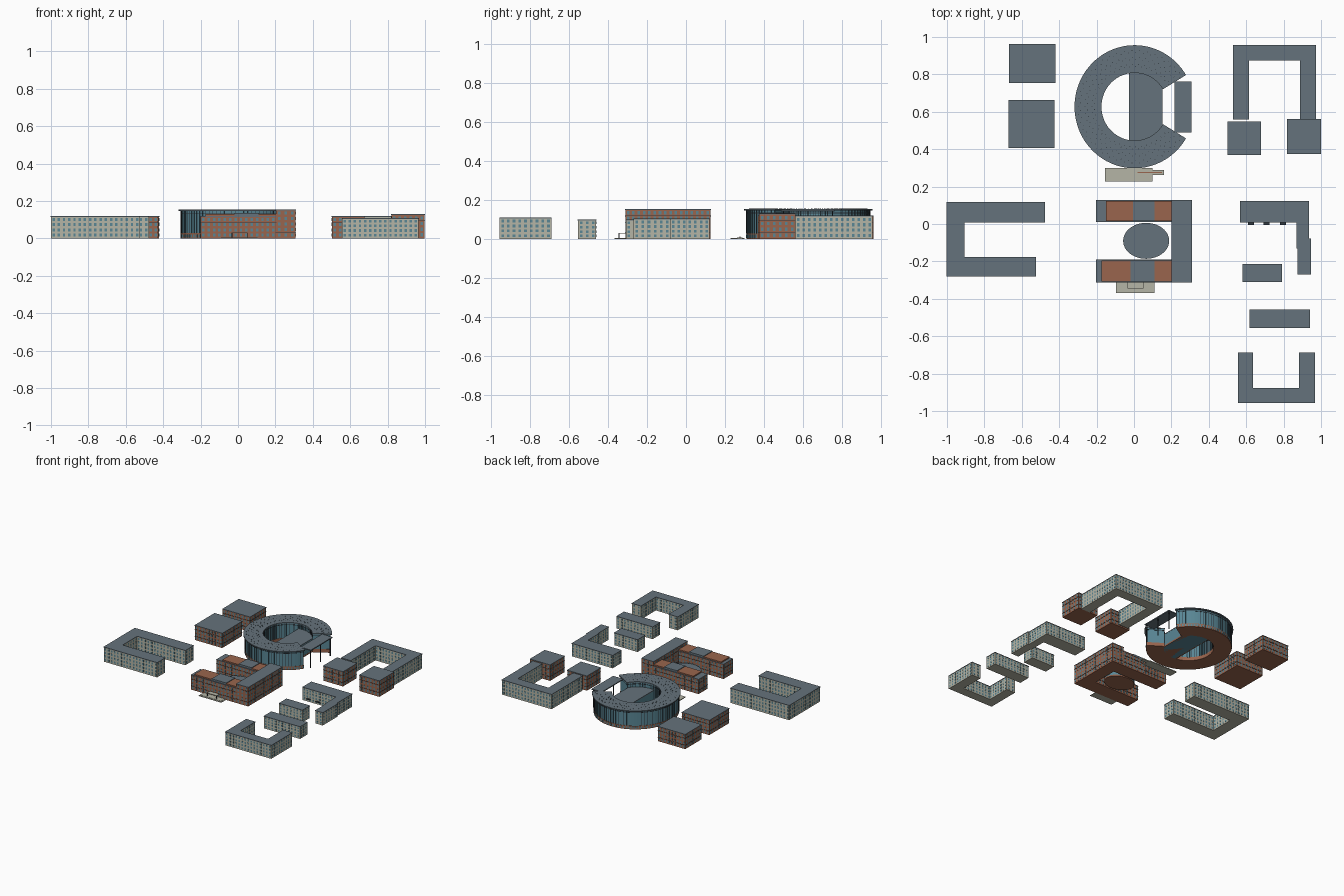
import bpy, bmesh, math
from mathutils import Vector, Matrix

if "Cube" in bpy.data.objects:
    bpy.data.objects.remove(bpy.data.objects["Cube"])


def material(name, rgb):
    m = bpy.data.materials.new(name)
    m.diffuse_color = (*rgb, 1)
    m.use_nodes = True
    m.node_tree.nodes["Principled BSDF"].inputs["Base Color"].default_value = m.diffuse_color
    return m


SLATE = material("slate", (0.13, 0.17, 0.20))
BRICK = material("brick", (0.32, 0.13, 0.075))
STONE = material("stone", (0.46, 0.46, 0.38))
GLASS = material("glass", (0.10, 0.24, 0.30))
DARK = material("dark_metal", (0.03, 0.04, 0.05))


def finish(bm, name, mat):
    me = bpy.data.meshes.new(name)
    bmesh.ops.recalc_face_normals(bm, faces=bm.faces)
    bm.to_mesh(me)
    bm.free()
    me.materials.append(mat)
    ob = bpy.data.objects.new(name, me)
    bpy.context.collection.objects.link(ob)
    return ob


def rect(x0, x1, y0, y1):
    return [(x0, y0), (x1, y0), (x1, y1), (x0, y1)]


def grow(pts, d):
    """Offset a counter-clockwise outline outwards by d."""
    out = []
    for i, p in enumerate(pts):
        p, a, b = Vector(p), Vector(pts[i - 1]), Vector(pts[(i + 1) % len(pts)])
        u, v = (p - a).normalized(), (b - p).normalized()
        n1, n2 = Vector((u.y, -u.x)), Vector((v.y, -v.x))
        out.append(tuple(p + (n1 + n2) * d / (1 + n1.dot(n2))))
    return out


def prism(name, pts, z0, z1, mat):
    bm = bmesh.new()
    f = bm.faces.new([bm.verts.new((x, y, z0)) for x, y in pts])
    r = bmesh.ops.extrude_face_region(bm, geom=[f])
    bmesh.ops.translate(bm, vec=(0, 0, z1 - z0),
                        verts=[v for v in r["geom"] if isinstance(v, bmesh.types.BMVert)])
    return finish(bm, name, mat)


def add_box(bm, center, size, angle=0):
    m = (Matrix.Translation(center) @ Matrix.Rotation(angle, 4, 'Z')
         @ Matrix.Diagonal((*size, 1)))
    bmesh.ops.create_cube(bm, size=1, matrix=m)


def windows(name, pts, z0, z1, floors, pitch=0.027):
    """Rows of thin glass panes on every wall of the outline."""
    bm = bmesh.new()
    fh = (z1 - z0) / floors
    for i, p in enumerate(pts):
        a, b = Vector(p), Vector(pts[(i + 1) % len(pts)])
        d = b - a
        n = int(d.length / pitch)
        ang = math.atan2(d.y, d.x)
        for k in range(n):
            c = a + d * ((k + 0.5) / n)
            for f in range(floors):
                add_box(bm, (c.x, c.y, z0 + (f + 0.52) * fh),
                        (0.013, 0.002, fh * 0.58), ang)
    finish(bm, name, GLASS)


def building(name, pts, h, wall, floors=4, roof=SLATE):
    prism(name + "_walls", pts, 0, h - 0.005, wall)
    prism(name + "_roof", grow(pts, 0.002), h - 0.005, h, roof)
    windows(name + "_windows", pts, 0.004, h - 0.006, floors)
    if wall is BRICK:
        # Floor bands
        for k in (1, floors - 1):
            z = 0.004 + (h - 0.01) * k / floors
            prism(f"{name}_band_{k}", grow(pts, 0.0018), z - 0.001, z + 0.001, DARK)


# North-west brick blocks
building("northwest_block_back", rect(-0.665, -0.422, 0.755, 0.96), 0.12, BRICK)
building("northwest_block_front", rect(-0.67, -0.427, 0.408, 0.66), 0.12, BRICK)

# West courtyard building
building("west_court", [(-1, -0.28), (-0.525, -0.28), (-0.525, -0.178), (-0.907, -0.178),
                        (-0.907, 0.01), (-0.477, 0.01), (-0.477, 0.115), (-1, 0.115)], 0.12, STONE)

# North-east courtyard building with two brick corner blocks
building("northeast_court", [(0.53, 0.56), (0.612, 0.56), (0.612, 0.875), (0.89, 0.875),
                             (0.89, 0.56), (0.972, 0.56), (0.972, 0.955), (0.53, 0.955)], 0.12, STONE)
building("northeast_block_left", rect(0.502, 0.677, 0.37, 0.545), 0.12, BRICK)
building("northeast_block_right", rect(0.82, 0.997, 0.375, 0.56), 0.13, BRICK)

# East row
building("east_corner", [(0.57, 0.01), (0.87, 0.01), (0.87, -0.13), (0.877, -0.13), (0.877, -0.268),
                         (0.943, -0.268), (0.943, -0.08), (0.933, -0.08), (0.933, 0.12),
                         (0.57, 0.12)], 0.105, STONE)
for i, x in enumerate((0.625, 0.708, 0.797)):
    prism(f"east_porch_{i}", rect(x - 0.016, x + 0.016, -0.006, 0.011), 0.022, 0.026, DARK)
building("east_bar_back", rect(0.583, 0.79, -0.308, -0.215), 0.10, STONE)
building("east_bar_front", rect(0.62, 0.94, -0.553, -0.46), 0.10, STONE)
building("southeast_court", [(0.557, -0.955), (0.965, -0.955), (0.965, -0.69), (0.885, -0.69),
                             (0.885, -0.88), (0.635, -0.88), (0.635, -0.69), (0.557, -0.69)],
         0.11, STONE)

# Central brick building: tall east bar, two wings with brick terraces
building("central_bar", rect(0.203, 0.308, -0.31, 0.125), 0.155, BRICK, 5)
for side, y0, y1, xa, xb in (("north", 0.012, 0.125, -0.15, -0.005),
                             ("south", -0.31, -0.193, -0.175, -0.02)):
    building(side + "_wing", rect(-0.2, 0.203, y0, y1), 0.12, BRICK)
    prism(side + "_terrace_left", rect(xa, xb, y0 + .003, y1 - .003), 0.12, 0.13, BRICK)
    prism(side + "_terrace_right", rect(0.11, 0.203, y0 + .003, y1 - .003), 0.12, 0.13, BRICK)
    prism(side + "_raised_roof", rect(xb, 0.11, y0 + .003, y1 - .003), 0.12, 0.135, SLATE)


def arc(cx, cy, rx, ry, a0, a1, n):
    return [(cx + rx * math.cos(math.radians(a0 + (a1 - a0) * i / n)),
             cy + ry * math.sin(math.radians(a0 + (a1 - a0) * i / n))) for i in range(n + 1)]


# Oval hall in the central courtyard
oval = arc(0.065, -0.09, 0.12, 0.093, 0, 360, 48)[:-1]
prism("oval_hall_base", oval, 0, 0.01, BRICK)
prism("oval_hall_glass", oval, 0.01, 0.045, GLASS)
prism("oval_hall_roof", grow(oval, 0.003), 0.045, 0.05, SLATE)

# Central entrance steps and canopy
for i in range(3):
    prism(f"entrance_step_{i}", rect(-0.095 + i * .005, 0.11 - i * .005, -0.37 + i * .006, -0.31),
          i * 0.002, i * 0.002 + 0.002, STONE)
prism("entrance_canopy", rect(-0.035, 0.052, -0.346, -0.31), 0.028, 0.032, STONE)
for x in (-0.032, 0.049):
    prism("entrance_post", rect(x - .002, x + .002, -0.345, -0.341), 0.004, 0.028, DARK)

# Ring building: brick base, glass drum, overhanging slate roof
CX, CY, A = 0.003, 0.627, 31


def ring_outline(ro, ri, a):
    return (arc(CX, CY, ro - 0.008, ro, a, 360 - a, 72)
            + arc(CX, CY, ri - 0.004, ri, 360 - a, a, 56))


ring = ring_outline(0.316, 0.186, A + 1)
prism("ring_base", grow(ring, 0.002), 0, 0.028, BRICK)
prism("ring_glass", ring, 0.028, 0.146, GLASS)
prism("ring_roof", ring_outline(0.329, 0.181, A), 0.146, 0.154, SLATE)
prism("ring_band", grow(ring, 0.002), 0.132, 0.136, DARK)

bm_m, bm_d, bm_w = bmesh.new(), bmesh.new(), bmesh.new()
for i in range(75):
    t = math.radians(A + 2 + (356 - 2 * A) * i / 74)
    c, s = math.cos(t), math.sin(t)
    for rx, ry in ((0.308, 0.316), (0.182, 0.186)):
        add_box(bm_m, (CX + rx * c, CY + ry * s, 0.087), (0.005, 0.002, 0.118), t)
    add_box(bm_w, (CX + 0.310 * c, CY + 0.318 * s, 0.014), (0.003, 0.012, 0.016), t)
    for k in range(3):
        r = 0.215 + 0.037 * k + 0.012 * (i % 2)
        add_box(bm_d, (CX + r * c, CY + r * s, 0.1545), (0.005, 0.003, 0.002), t)
finish(bm_m, "ring_mullions", DARK)
finish(bm_w, "ring_base_windows", GLASS)
finish(bm_d, "ring_roof_vents", DARK)

# Hall filling the east half of the ring
hall = arc(CX, CY, 0.181, 0.185, -99.5, -35, 16) + arc(CX, CY, 0.181, 0.185, 35, 99.5, 16)
prism("ring_hall_walls", hall, 0, 0.103, GLASS)
prism("ring_hall_floor", grow(hall, 0.001), 0, 0.012, BRICK)
prism("ring_hall_roof", grow(hall, 0.001), 0.103, 0.11, SLATE)

# East canopy of the ring on slender posts
prism("ring_canopy", rect(0.217, 0.308, 0.488, 0.762), 0.142, 0.15, SLATE)
for y in (0.5, 0.625, 0.75):
    prism("ring_canopy_post", rect(0.294, 0.3, y - .003, y + .003), 0, 0.142, DARK)

# South entrance terrace and ramp of the ring
prism("ring_terrace", rect(-0.155, 0.1, 0.227, 0.3), 0, 0.006, STONE)
prism("ring_ramp", rect(0.02, 0.16, 0.262, 0.29), 0, 0.008, STONE)
prism("ring_ramp_rail", rect(0.02, 0.15, 0.274, 0.279), 0.008, 0.013, BRICK)
